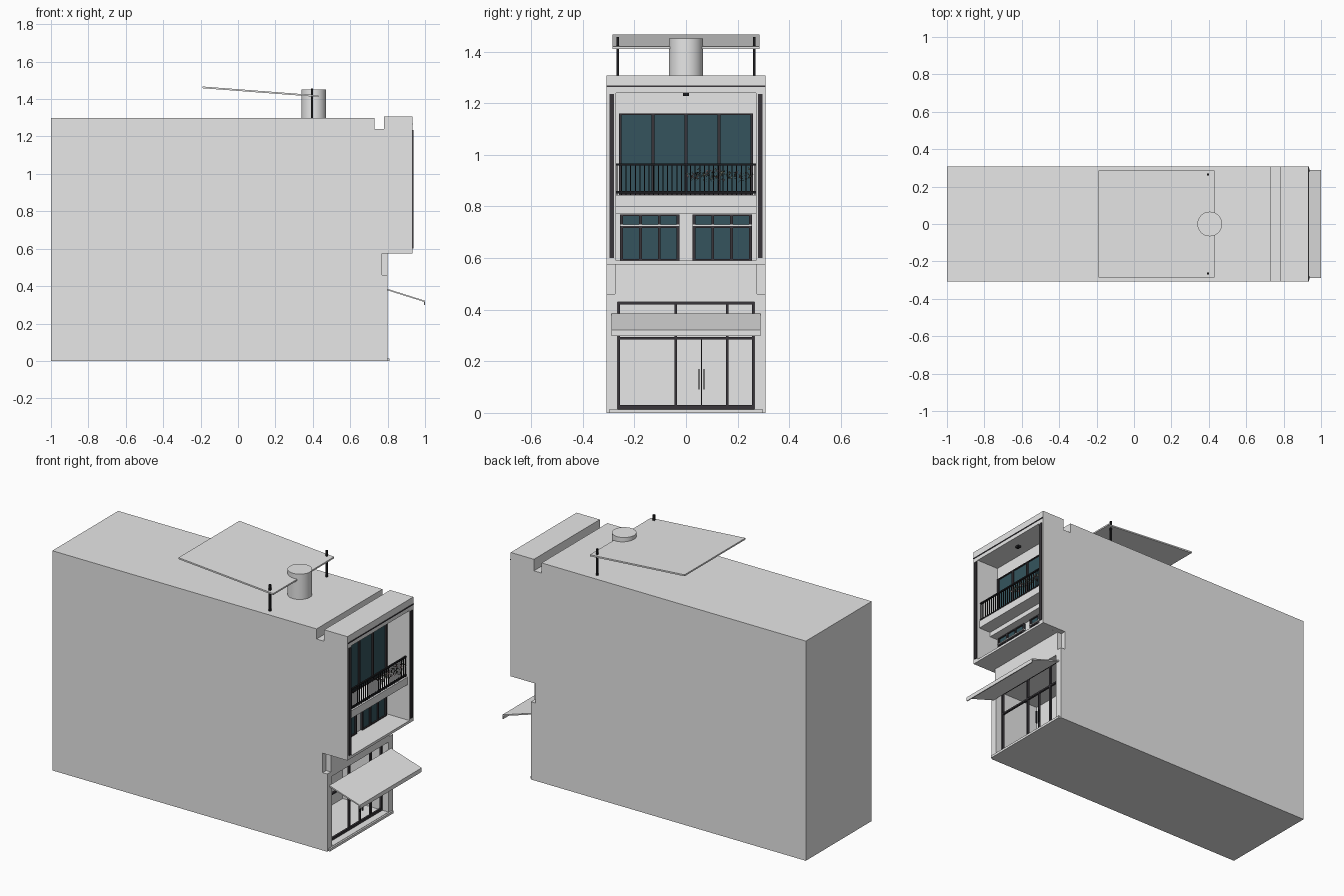
import bpy, bmesh, random
from mathutils import Vector, Matrix

random.seed(4)
if "Cube" in bpy.data.objects:
    bpy.data.objects.remove(bpy.data.objects["Cube"], do_unlink=True)


def material(name, r, g, b):
    m = bpy.data.materials.new(name)
    m.use_nodes = True
    m.diffuse_color = (r, g, b, 1)
    m.node_tree.nodes["Principled BSDF"].inputs["Base Color"].default_value = (r, g, b, 1)
    return m


WALL = material("pale grey render", .8, .8, .8)
GLASS = material("teal glass", .035, .088, .11)
FRAME = material("dark frame", .04, .036, .042)
RAIL = material("black metal", .012, .012, .014)
LEAF = material("grey green leaf", .12, .14, .11)
BLOOM = material("pink blossom", .5, .3, .3)


def finish(name, bm, *mats):
    bmesh.ops.recalc_face_normals(bm, faces=bm.faces)
    me = bpy.data.meshes.new(name)
    bm.to_mesh(me)
    bm.free()
    for m in mats:
        me.materials.append(m)
    ob = bpy.data.objects.new(name, me)
    bpy.context.collection.objects.link(ob)
    return ob


def add_box(bm, x, y, z):
    """Add a box given its (low, high) range on each axis."""
    size = [r[1] - r[0] for r in (x, y, z)]
    mid = [(r[1] + r[0]) / 2 for r in (x, y, z)]
    bmesh.ops.create_cube(bm, size=1, matrix=Matrix.Translation(mid) @ Matrix.Diagonal((*size, 1)))


def boxes(name, mat, *ranges):
    bm = bmesh.new()
    for r in ranges:
        add_box(bm, *r)
    return finish(name, bm, mat)


def extrude_profile(name, mat, points, half):
    """Extrude an x-z outline along y."""
    bm = bmesh.new()
    face = bm.faces.new([bm.verts.new((x, -half, z)) for x, z in points])
    ext = bmesh.ops.extrude_face_region(bm, geom=[face])["geom"]
    moved = [v for v in ext if isinstance(v, bmesh.types.BMVert)]
    bmesh.ops.translate(bm, verts=moved, vec=Vector((0, 2 * half, 0)))
    return finish(name, bm, mat)


def around(c, w):
    return (c - w / 2, c + w / 2)


# Main block with overhanging upper floors and a roof gutter
W = .308
body = extrude_profile("building_body", WALL, [
    (-1, 0), (.8, 0), (.8, .575), (.932, .575), (.932, 1.308), (.78, 1.308),
    (.78, 1.24), (.73, 1.24), (.73, 1.3), (-1, 1.3)], W)

# Carve balcony recess, shop room and the corner notches
cuts = {
    "loggia_cut": ((.785, 1.1), (-.272, .272), (.59, 1.24)),
    "shop_cut": ((.5, .9), (-.265, .265), (.016, .43)),
    "left_notch_cut": ((.77, .9), (.275, .4), (.46, .5751)),
    "right_notch_cut": ((.77, .9), (-.4, -.275), (.46, .5751)),
}
bpy.context.view_layer.objects.active = body
for name, r in cuts.items():
    cutter = boxes(name, WALL, r)
    cutter.hide_render = True
    mod = body.modifiers.new(name, "BOOLEAN")
    mod.operation = "DIFFERENCE"
    mod.solver = "EXACT"
    mod.object = cutter
    bpy.ops.object.modifier_apply(modifier=name)
    bpy.data.objects.remove(cutter, do_unlink=True)

# Facade trim
boxes("door_step", WALL, ((.78, .81), (-.298, .298), (0, .014)))
boxes("side_strips", FRAME, *[((.93, .937), around(s * .288, .018), (.6, 1.235)) for s in (-1, 1)])
boxes("cornice_line", FRAME, ((.93, .935), (-W, W), (1.263, 1.269)))
boxes("balcony_slab", WALL, ((.784, .92), (-.272, .272), (.8, .845)),
      ((.784, .84), (-.272, .272), (.772, .8)))
boxes("ceiling_lamp", RAIL, ((.85, .87), (-.012, .012), (1.228, 1.241)))


def window(name, y0, y1, z0, z1, panes, transom=None):
    """Glass plate with dark mullions on the recess wall."""
    boxes(name + "_glass", GLASS, ((.784, .789), (y0, y1), (z0, z1)))
    w, x = .011, (.784, .797)
    bars = [(x, around(y0 + w / 2 + (y1 - y0 - w) * i / panes, w), (z0, z1)) for i in range(panes + 1)]
    bars += [(x, (y0, y1), (z0, z0 + w / 2)), (x, (y0, y1), (z1 - w / 2, z1))]
    if transom:
        bars.append((x, (y0, y1), around(transom - .007, .008)))
        boxes(name + "_transom", WALL, ((.784, .8), (y0, y1), around(transom, .006)))
    boxes(name + "_frame", FRAME, *bars)


window("upper_window", -.26, .26, .845, 1.16, 4)
window("lower_left_window", .025, .255, .59, .768, 3, .728)
window("lower_right_window", -.255, -.025, .59, .768, 3, .728)

# Balcony railing
rail = [((.904, .914), (-.272, .272), around(z, .008)) for z in (.855, .963)]
n = 30
rail += [((.907, .911), around(-.268 + .536 * i / n, .004), (.845, .963)) for i in range(n + 1)]
boxes("balcony_railing", RAIL, *rail)

# Trailing plants along the left half of the railing
bm = bmesh.new()
for i in range(170):
    c = Vector((random.uniform(.892, .925), random.uniform(0, .26), random.gauss(.922, .011)))
    pts = [c + Vector([random.uniform(-.009, .009) for k in range(3)]) for j in range(3)]
    leaf = bm.faces.new([bm.verts.new(p) for p in pts])
    leaf.material_index = 1 if i % 3 == 0 else 0
finish("balcony_plants", bm, LEAF, BLOOM)

# Shopfront frame with transom, double doors and handles
sx = (.748, .76)
front = [(sx, around(y, w), (.016, .43)) for y, w in
         ((-.26, .009), (-.04, .011), (.16, .011), (.26, .009))]
front += [(sx, (-.265, .265), around(z, h)) for z, h in ((.023, .014), (.29, .01), (.425, .01))]
front.append((sx, around(.06, .005), (.016, .29)))
boxes("shopfront_frame", FRAME, *front)
boxes("door_handles", RAIL, *[((.76, .77), around(y, .004), (.09, .17)) for y in (.05, .07)])

# Sloping entrance awning with a short drop lip
extrude_profile("entrance_awning", WALL, [
    (.8, .385), (1, .322), (1, .298), (.994, .298), (.994, .316), (.8, .377)], .289)

# Roof canopy, posts and water tank
extrude_profile("roof_canopy", WALL, [
    (-.19, 1.467), (.43, 1.42), (.43, 1.411), (-.19, 1.458)], .285)
boxes("canopy_posts", RAIL, *[(around(.395, .01), around(s * .265, .01), (1.3, 1.457)) for s in (-1, 1)])
bpy.ops.mesh.primitive_cylinder_add(vertices=32, radius=.066, depth=.15, location=(.405, 0, 1.375))
tank = bpy.context.object
tank.name = "water_tank"
tank.data.materials.append(WALL)
bpy.ops.object.shade_smooth_by_angle()
